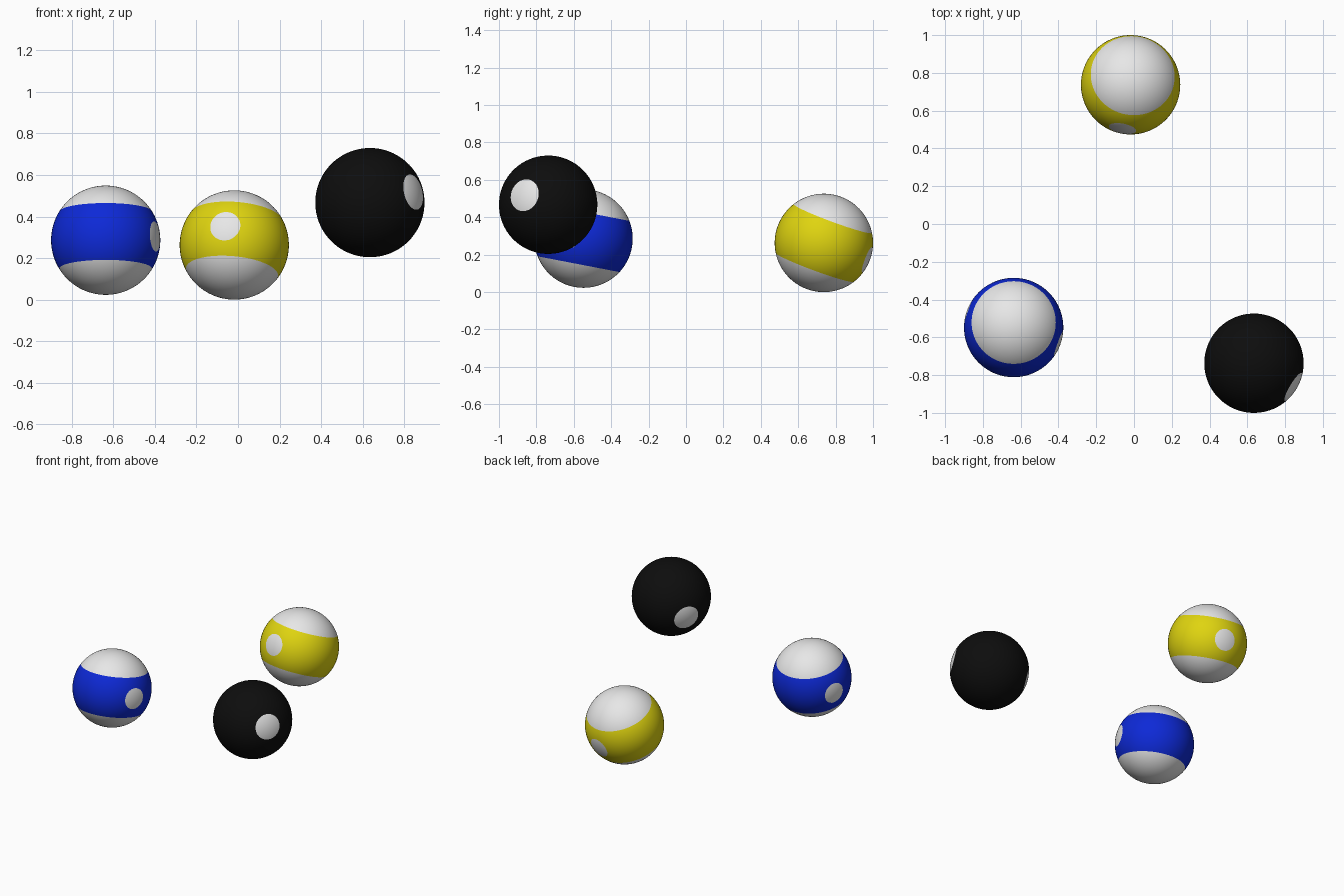
import bpy, bmesh, math
from mathutils import Vector

if "Cube" in bpy.data.objects:
    bpy.data.objects.remove(bpy.data.objects["Cube"])

R = 0.263                       # ball radius
STRIPE = 0.53                   # half height of the stripe, as a fraction of R


def material(name, rgb):
    m = bpy.data.materials.new(name)
    m.diffuse_color = (*rgb, 1.0)
    m.use_nodes = True
    m.node_tree.nodes["Principled BSDF"].inputs["Base Color"].default_value = m.diffuse_color
    return m


WHITE = material("white", (0.8, 0.8, 0.8))
YELLOW = material("yellow", (0.74, 0.66, 0.005))
BLUE = material("blue", (0.004, 0.022, 0.68))
BLACK = material("black", (0.004, 0.004, 0.004))


def cut(bm, normal, dist):
    """Slice clean edges into the ball along a plane."""
    bmesh.ops.bisect_plane(bm, geom=bm.verts[:] + bm.edges[:] + bm.faces[:],
                           plane_co=normal * dist, plane_no=normal, dist=1e-5)


def ball(name, centre, colour, spot, spot_angle, axis=None):
    """Pool ball with two opposite white spots and, if axis is given, white end caps."""
    spot = Vector(spot).normalized()
    pole = Vector(axis).normalized() if axis else spot
    bm = bmesh.new()
    bmesh.ops.create_uvsphere(bm, u_segments=72, v_segments=48, radius=R)
    turn = Vector((0, 0, 1)).rotation_difference(pole).to_matrix()
    bmesh.ops.rotate(bm, cent=(0, 0, 0), matrix=turn, verts=bm.verts)

    # outline the spots and the stripe
    spot_d, stripe_d = R * math.cos(math.radians(spot_angle)), R * STRIPE
    for s in (1, -1):
        cut(bm, spot * s, spot_d)
        if axis:
            cut(bm, pole * s, stripe_d)

    # colour by direction: spots and end caps are white
    for f in bm.faces:
        c = f.calc_center_median()
        in_spot = abs(c.dot(spot)) > spot_d
        in_cap = axis and abs(c.dot(pole)) > stripe_d
        f.material_index = 1 if in_spot or in_cap else 0
        f.smooth = True

    me = bpy.data.meshes.new(name)
    bm.to_mesh(me)
    bm.free()
    me.materials.append(colour)
    me.materials.append(WHITE)
    ob = bpy.data.objects.new(name, me)
    ob.location = centre
    bpy.context.collection.objects.link(ob)


ball("blue_striped_ball", (-0.637, -0.548, 0.286), BLUE,
     (0.939, -0.335, 0.070), 16.2, axis=(0, 0.189, 0.982))
ball("yellow_striped_ball", (-0.018, 0.737, 0.263), YELLOW,
     (-0.172, -0.917, 0.357), 16.4, axis=(0.08, 0.345, 0.935))
ball("black_ball", (0.635, -0.737, 0.467), BLACK,
     (0.839, -0.505, 0.204), 19.3)
